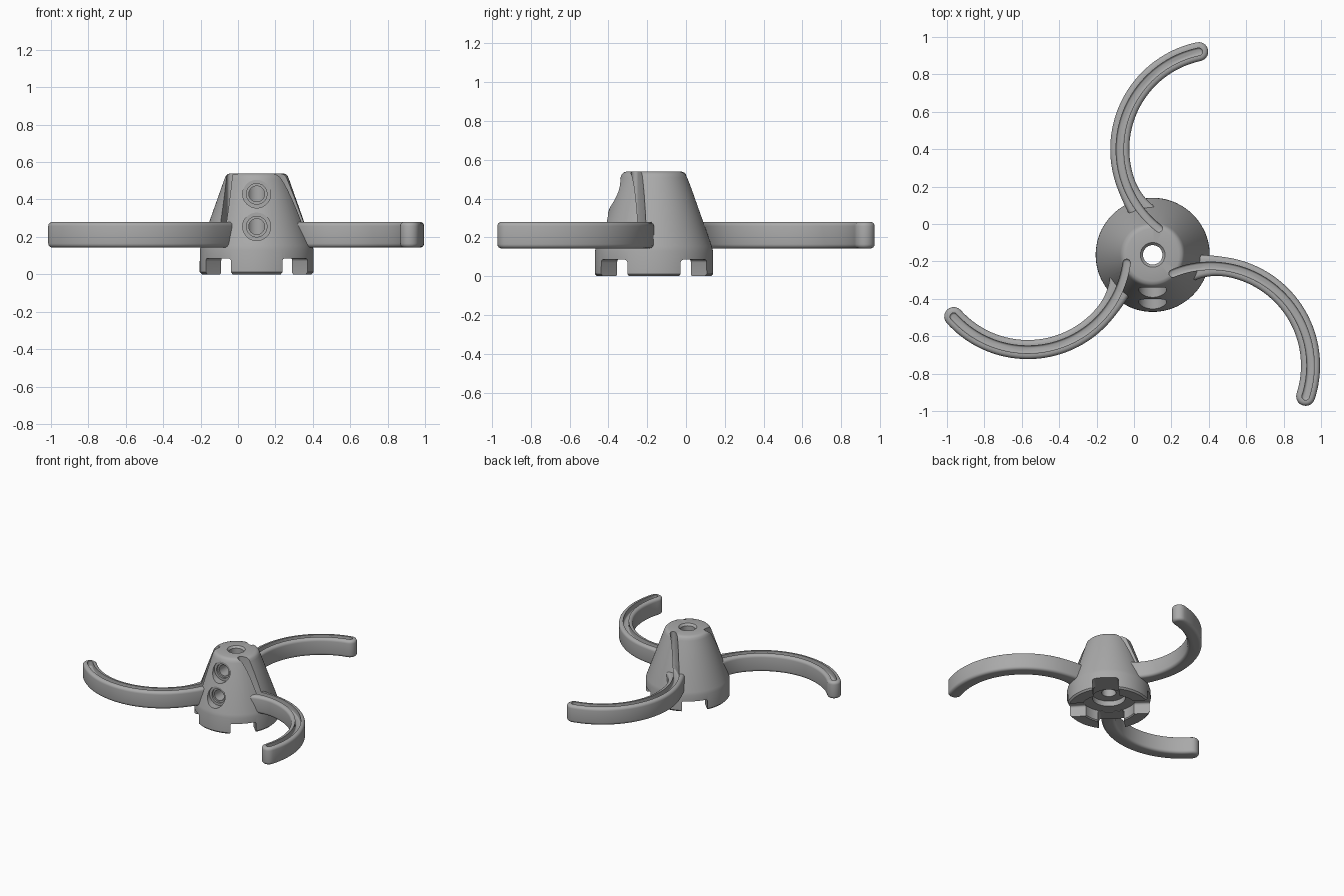
import bpy
import bmesh
from math import cos, sin, pi, radians
from mathutils import Matrix, Vector

if "Cube" in bpy.data.objects:
    bpy.data.objects.remove(bpy.data.objects["Cube"])

HUB = Vector((0.10, -0.165, 0))
ARC = Vector((0.457, 0.40, 0))      # centre of the first arm's arc
ARC_R = 0.533

grey = bpy.data.materials.new("plain grey")
grey.use_nodes = True
grey.diffuse_color = (0.4, 0.4, 0.4, 1)
grey.node_tree.nodes["Principled BSDF"].inputs["Base Color"].default_value = (0.4, 0.4, 0.4, 1)


def finish(bm, name):
    bmesh.ops.recalc_face_normals(bm, faces=bm.faces)
    mesh = bpy.data.meshes.new(name)
    bm.to_mesh(mesh)
    bm.free()
    mesh.materials.append(grey)
    ob = bpy.data.objects.new(name, mesh)
    bpy.context.collection.objects.link(ob)
    return ob


def lathe(name, profile, matrix, sides=96):
    """Revolve a closed (radius, height) profile about z."""
    bm = bmesh.new()
    rings = [[bm.verts.new(matrix @ Vector((r * cos(2 * pi * i / sides), r * sin(2 * pi * i / sides), z)))
              for r, z in profile] for i in range(sides)]
    n = len(profile)
    for i in range(sides):
        a, b = rings[i], rings[(i + 1) % sides]
        for j in range(n):
            k = (j + 1) % n
            bm.faces.new((a[j], b[j], b[k], a[k]))
    return finish(bm, name)


def cylinder(name, radius, depth, matrix):
    bm = bmesh.new()
    bmesh.ops.create_cone(bm, cap_ends=True, segments=48, radius1=radius, radius2=radius,
                          depth=depth, matrix=matrix)
    return finish(bm, name)


def arc_bar(name, half, a0, a1, z0, z1, turn, flare=0.0):
    """Extruded round-ended strip along the arm's arc, turned about the hub."""
    spin = Matrix.Translation(HUB) @ Matrix.Rotation(turn, 4, 'Z') @ Matrix.Translation(-HUB)
    steps, cap = 48, 10
    pts = []

    def put(angle, r):
        pts.append(ARC + Vector((r * cos(angle), r * sin(angle), 0)))

    def width(t):
        return half + flare * max(0.0, (t - 0.78) / 0.22) ** 2

    def end(angle, w, start):
        mid = ARC + Vector((cos(angle), sin(angle), 0)) * ARC_R
        for i in range(1, cap):
            a = start + pi * i / cap
            pts.append(mid + Vector((w * cos(a), w * sin(a), 0)))

    span = a1 - a0
    for i in range(steps + 1):
        put(a0 + span * i / steps, ARC_R + width(i / steps))
    end(a1, width(1), a1)
    for i in range(steps, -1, -1):
        put(a0 + span * i / steps, ARC_R - width(i / steps))
    end(a0, half, a0 + pi)

    bm = bmesh.new()
    base = bm.faces.new([bm.verts.new(spin @ (p + Vector((0, 0, z0)))) for p in pts])
    up = bmesh.ops.extrude_face_region(bm, geom=[base])["geom"]
    bmesh.ops.translate(bm, vec=(0, 0, z1 - z0), verts=[v for v in up if isinstance(v, bmesh.types.BMVert)])
    return finish(bm, name)


def apply(ob, mod):
    bpy.context.view_layer.objects.active = ob
    bpy.ops.object.modifier_apply(modifier=mod.name)


def bevel(ob, width, segments):
    mod = ob.modifiers.new("round edges", 'BEVEL')
    mod.width, mod.segments = width, segments
    mod.limit_method, mod.angle_limit = 'ANGLE', radians(50)
    apply(ob, mod)


def cut(ob, cutter):
    mod = ob.modifiers.new("cut", 'BOOLEAN')
    mod.operation, mod.solver, mod.object = 'DIFFERENCE', 'EXACT', cutter
    apply(ob, mod)


# Hub: tapered shell with a central bore and a hollow underside
hub = lathe("hub", [(0.052, 0.525), (0.066, 0.54), (0.14, 0.54), (0.156, 0.535), (0.166, 0.525),
                    (0.173, 0.508), (0.298, 0.155), (0.304, 0.13), (0.305, 0.012), (0.293, 0),
                    (0.205, 0), (0.198, 0.008), (0.198, 0.088), (0.12, 0.088), (0.12, 0.13), (0.052, 0.13)],
            Matrix.Translation(HUB))
cutters = []

# Crossed slots leave four feet
for turn in (pi / 4, -pi / 4):
    bm = bmesh.new()
    bmesh.ops.create_cube(bm, size=1, matrix=Matrix.Translation(HUB + Vector((0, 0, -0.0075)))
                          @ Matrix.Rotation(turn, 4, 'Z') @ Matrix.Diagonal((0.9, 0.19, 0.185, 1)))
    slot = finish(bm, "foot_slot_cutter")
    bevel(slot, 0.015, 3)
    cutters.append(slot)

# Two stepped screw holes in the front
for z, floor in ((0.43, -0.335), (0.255, -0.395)):
    for radius, back in ((0.075, floor), (0.055, floor + 0.015), (0.042, HUB.y)):
        depth = back + 0.7
        cutters.append(cylinder("screw_hole_cutter", radius, depth,
                                Matrix.Translation((HUB.x, back - depth / 2, z)) @ Matrix.Rotation(pi / 2, 4, 'X')))

# Curved arms, each with a channel that runs on up the hub wall
arms = []
for i, side in enumerate(("back", "left", "right")):
    turn = -2 * pi / 3 * i
    arm = arc_bar(side + "_arm", 0.051, radians(102), radians(227), 0.143, 0.28, turn, 0.03)
    bevel(arm, 0.022, 4)
    channel = arc_bar("channel_cutter", 0.02, radians(102), radians(232.5), 0.235, 0.7, turn)
    bevel(channel, 0.01, 3)
    cut(arm, channel)
    cutters.append(channel)
    arms.append(arm)

for cutter in cutters:
    cut(hub, cutter)
for cutter in cutters:
    bpy.data.objects.remove(cutter)

# Smooth shading with crisp edges
bpy.ops.object.select_all(action='DESELECT')
for ob in [hub] + arms:
    ob.select_set(True)
bpy.context.view_layer.objects.active = hub
bpy.ops.object.shade_smooth_by_angle(angle=radians(35))
